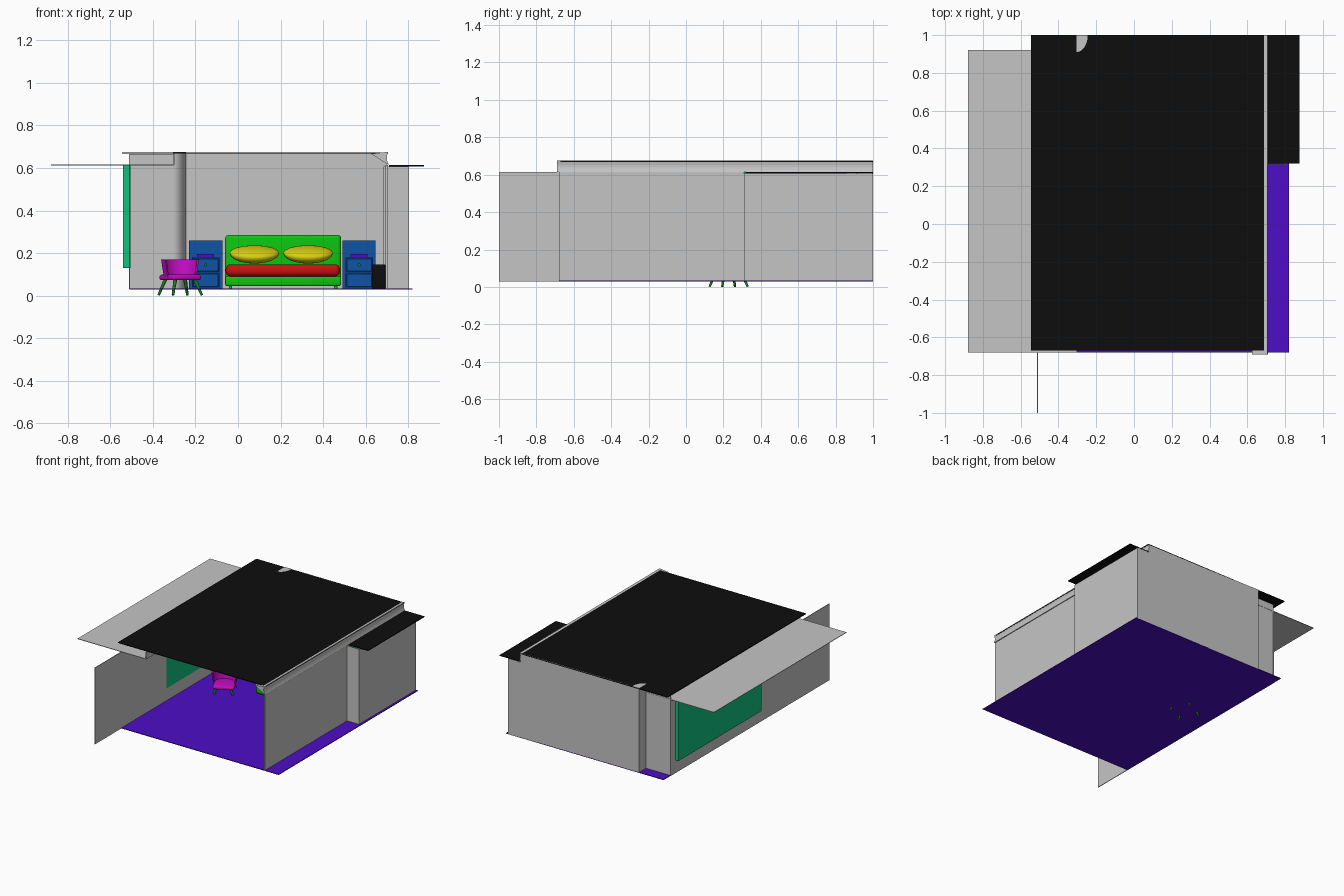
import bpy, bmesh, math
from mathutils import Vector, Matrix

cube = bpy.data.objects.get("Cube")
if cube:
    bpy.data.objects.remove(cube, do_unlink=True)


def material(name, r, g, b):
    m = bpy.data.materials.new(name)
    m.use_nodes = True
    m.diffuse_color = (r, g, b, 1)
    m.node_tree.nodes["Principled BSDF"].inputs["Base Color"].default_value = (r, g, b, 1)
    return m


GREY = material("wall grey", .56, .56, .56)
BLACK = material("ceiling black", .004, .004, .004)
PURPLE = material("floor purple", .075, .004, .56)
TEAL = material("window teal", .005, .54, .21)
GREEN = material("bed green", .004, .55, .005)
RED = material("blanket red", .62, .005, .005)
YELLOW = material("pillow yellow", .68, .62, .005)
BLUE = material("cabinet blue", .005, .085, .38)
MAGENTA = material("chair magenta", .55, .004, .55)
LEAF = material("leg green", .008, .22, .01)


def finish(name, bm, mat, smooth=False):
    bmesh.ops.recalc_face_normals(bm, faces=bm.faces)
    me = bpy.data.meshes.new(name)
    bm.to_mesh(me)
    bm.free()
    ob = bpy.data.objects.new(name, me)
    bpy.context.collection.objects.link(ob)
    me.materials.append(mat)
    if smooth:
        bpy.ops.object.select_all(action="DESELECT")
        ob.select_set(True)
        bpy.context.view_layer.objects.active = ob
        bpy.ops.object.shade_smooth_by_angle(angle=math.radians(40))
    return ob


def box(name, mat, xs, ys, zs, bevel=0, segments=3):
    bm = bmesh.new()
    bmesh.ops.create_cube(bm, size=1)
    for v in bm.verts:
        for i, (lo, hi) in enumerate((xs, ys, zs)):
            v.co[i] = hi if v.co[i] > 0 else lo
    if bevel:
        bmesh.ops.bevel(bm, geom=bm.edges[:], offset=bevel, segments=segments,
                        profile=.5, affect="EDGES")
    return finish(name, bm, mat, bool(bevel))


def prism(name, mat, points, depth):
    """Extrude a closed outline of 3D points along a vector."""
    bm = bmesh.new()
    face = bm.faces.new([bm.verts.new(p) for p in points])
    new = bmesh.ops.extrude_face_region(bm, geom=[face])["geom"]
    bmesh.ops.translate(bm, vec=depth, verts=[v for v in new if isinstance(v, bmesh.types.BMVert)])
    return finish(name, bm, mat, True)


def rod(name, mat, a, b, r1, r2, sides=10):
    a, b = Vector(a), Vector(b)
    bm = bmesh.new()
    bmesh.ops.create_cone(bm, cap_ends=True, segments=sides, radius1=r1, radius2=r2,
                          depth=(b - a).length)
    turn = (b - a).to_track_quat("Z", "Y").to_matrix().to_4x4()
    bm.transform(Matrix.Translation((a + b) / 2) @ turn)
    return finish(name, bm, mat, True)


# Floor, ceiling and overhanging plates
FLOOR = .034
box("floor", PURPLE, (-.51, .82), (-.68, 1), (.029, FLOOR))
box("ceiling", BLACK, (-.545, .705), (-.67, 1), (.668, .674))
box("right_canopy", BLACK, (.71, .875), (.32, 1), (.608, .614))
box("left_canopy", GREY, (-.88, -.30), (-.68, .92), (.612, .616))
box("ceiling_lip", GREY, (-.304, -.298), (-.68, .92), (.614, .668))

# Walls
box("left_wall", GREY, (-.513, -.508), (-1, .92), (.03, .614))
box("left_back_wall", GREY, (-.513, -.30), (.912, .918), (.03, .667))
box("back_wall", GREY, (-.305, .70), (.994, 1), (.03, .674))
box("recess_back_wall", GREY, (.70, .805), (.994, 1), (.03, .607))
box("right_wall", GREY, (.695, .705), (-.68, .31), (.03, .614))
box("recess_front_wall", GREY, (.685, .805), (.31, .316), (.03, .607))
box("recess_side_wall", GREY, (.80, .805), (.312, 1), (.03, .607))
box("window_panel", TEAL, (-.54, -.505), (-.14, .86), (.13, .612))

# Quarter-round corner column
arc = [(-.305 + .06 * math.cos(t), 1 - .09 * math.sin(t), .03)
       for t in (i * math.pi / 24 for i in range(13))]
prism("corner_column", GREY, [(-.305, 1, .03)] + arc, (0, 0, .6455))

# Ceiling moulding along the right wall
profile = [(.625, .667), (.706, .676), (.70, .655), (.701, .635), (.71, .614), (.69, .626)]
prism("ceiling_moulding", GREY, [(x, -.69, z) for x, z in profile], (0, 1.69, 0))

# Bed
box("headboard", GREEN, (-.06, .485), (.95, .985), (.045, .285), .015)
box("bed_frame", GREEN, (-.06, .485), (.30, .96), (.045, .09), .008)
box("mattress", RED, (-.058, .48), (.32, .95), (.09, .147), .024, 4)
for x in (-.035, .46):
    for y in (.33, .93):
        rod("bed_foot", GREEN, (x, y, .03), (x, y, .05), .008, .008)
for x in (.077, .33):
    bm = bmesh.new()
    bmesh.ops.create_uvsphere(bm, u_segments=24, v_segments=12, radius=1)
    for v in bm.verts:
        if v.co.z > 0:
            v.co.z *= .6
    bm.transform(Matrix.Translation((x, .86, .2)) @ Matrix.Rotation(math.radians(20), 4, "X")
                 @ Matrix.Diagonal((.117, .075, .045, 1)))
    finish("pillow", bm, YELLOW, True)

# Bedside cabinets with drawers, knobs and a book
for x in (-.152, .57):
    box("cabinet_back_panel", BLUE, (x - .078, x + .078), (.965, .99), (.03, .26))
    box("cabinet_body", BLUE, (x - .065, x + .065), (.82, .97), (.03, .182))
    for lo, hi in ((.04, .105), (.112, .175)):
        box("drawer_front", BLUE, (x - .06, x + .06), (.81, .822), (lo, hi), .003, 1)
    rod("drawer_knob", LEAF, (x, .81, .144), (x, .80, .144), .006, .007)
    box("book", PURPLE, (x - .04, x + .04), (.85, .93), (.182, .196))

# Bin beside the right wall
bin_body = box("bin", BLACK, (.63, .695), (.22, .30), (.03, .146), .008)

# Chair: splayed legs, seat and a wrapped back shell
turn = Matrix.Translation((-.272, .228, 0)) @ Matrix.Rotation(math.radians(26.5), 4, "Z")
for sx in (-1, 1):
    for sy in (-1, 1):
        rod("chair_leg", LEAF, turn @ Vector((sx * .076, sy * .076, 0.002)),
            turn @ Vector((sx * .05, sy * .05, .08)), .006, .009)
seat = box("chair_seat", MAGENTA, (-.075, .075), (-.075, .075), (.072, .098), .01)
seat.data.transform(turn)

bm = bmesh.new()
rings = []
for r, z in ((.078, .085), (.092, .17)):
    for scale in (1, .9):
        rings.append([])
        for i in range(13):
            t = math.radians(-15 + 210 * i / 12)
            co = Vector((r * scale * math.cos(t), r * scale * .9 * math.sin(t), z))
            rings[-1].append(bm.verts.new(co))
low_out, low_in, top_out, top_in = rings
for a, b in ((low_out, top_out), (top_out, top_in), (top_in, low_in), (low_in, low_out)):
    for i in range(12):
        bm.faces.new((a[i], a[i + 1], b[i + 1], b[i]))
for i in (0, 12):
    bm.faces.new((low_out[i], top_out[i], top_in[i], low_in[i]))
bm.transform(turn)
finish("chair_back", bm, MAGENTA, True)
